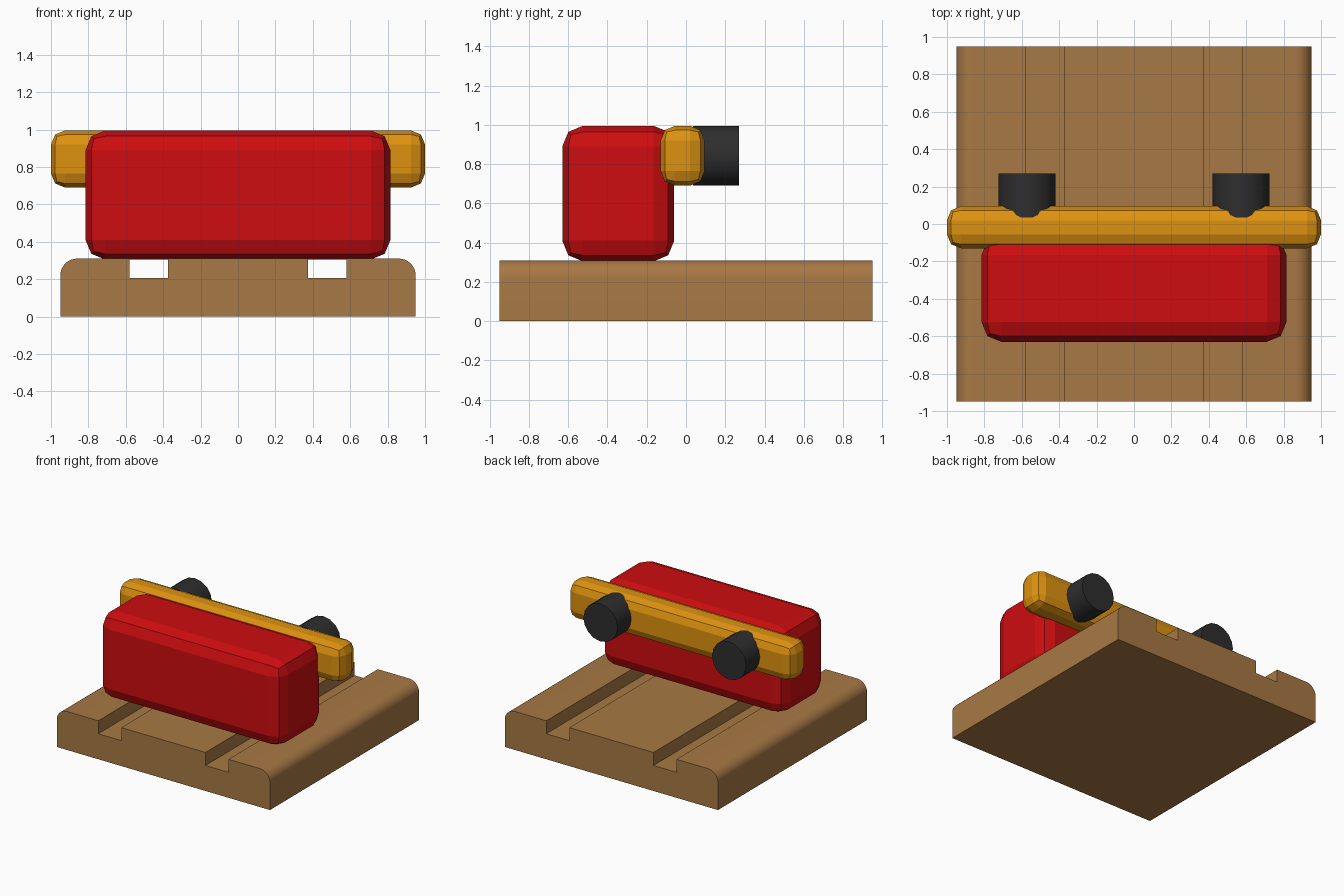
import bpy, bmesh
from math import sin, cos, pi, radians
from mathutils import Matrix, Vector

cube = bpy.data.objects.get("Cube")
if cube:
    bpy.data.objects.remove(cube, do_unlink=True)


def material(name, rgb):
    m = bpy.data.materials.new(name)
    m.use_nodes = True
    m.diffuse_color = (*rgb, 1)
    m.node_tree.nodes["Principled BSDF"].inputs["Base Color"].default_value = (*rgb, 1)
    return m


wood = material("brown wood", (0.39, 0.19, 0.058))
red = material("red", (0.61, 0.004, 0.005))
amber = material("amber", (0.73, 0.29, 0.005))
rubber = material("black rubber", (0.027, 0.027, 0.027))


def finish(bm, name, mat, smooth=False):
    bmesh.ops.recalc_face_normals(bm, faces=bm.faces[:])
    mesh = bpy.data.meshes.new(name)
    bm.to_mesh(mesh)
    bm.free()
    mesh.materials.append(mat)
    ob = bpy.data.objects.new(name, mesh)
    bpy.context.collection.objects.link(ob)
    if smooth:
        bpy.ops.object.select_all(action="DESELECT")
        ob.select_set(True)
        bpy.context.view_layer.objects.active = ob
        bpy.ops.object.shade_smooth_by_angle(angle=radians(30))
    return ob


def rounded_box(name, mat, low, high, width):
    low, high = Vector(low), Vector(high)
    bm = bmesh.new()
    bmesh.ops.create_cube(bm, size=1, matrix=Matrix.Translation((low + high) / 2)
                          @ Matrix.Diagonal((*(high - low), 1)))
    bmesh.ops.bevel(bm, geom=bm.edges[:], offset=width, segments=2,
                    profile=0.5, affect="EDGES", clamp_overlap=True)
    return finish(bm, name, mat)


# Base: grooved cross-section with rounded shoulders, extruded front to back
half, top, groove, r = 0.95, 0.31, 0.205, 0.09
right = [(half, 0)]
right += [(half - r + r * cos(a), top - r + r * sin(a))
          for a in (i * pi / 16 for i in range(9))]
right += [(0.58, top), (0.58, groove), (0.375, groove), (0.375, top)]
profile = right + [(-x, z) for x, z in reversed(right)]
bm = bmesh.new()
face = bm.faces.new([bm.verts.new((x, -half, z)) for x, z in profile])
ext = bmesh.ops.extrude_face_region(bm, geom=[face], use_keep_orig=True)
bmesh.ops.translate(bm, vec=(0, 2 * half, 0),
                    verts=[v for v in ext["geom"] if isinstance(v, bmesh.types.BMVert)])
finish(bm, "grooved_base", wood, smooth=True)

# Body block and the crossbar behind it
rounded_box("body_block", red, (-0.815, -0.63, 0.305), (0.815, -0.06, 0.995), 0.105)
rounded_box("crossbar", amber, (-1, -0.13, 0.69), (1, 0.095, 0.995), 0.075)

# Wheels on the back of the crossbar
for side, x in (("right", -0.573), ("left", 0.573)):
    bm = bmesh.new()
    bmesh.ops.create_cone(bm, cap_ends=True, segments=16, radius1=0.152,
                          radius2=0.152, depth=0.235,
                          matrix=Matrix.Translation((x, 0.1525, 0.843))
                          @ Matrix.Rotation(pi / 2, 4, "X"))
    finish(bm, side + "_wheel", rubber, smooth=True)
